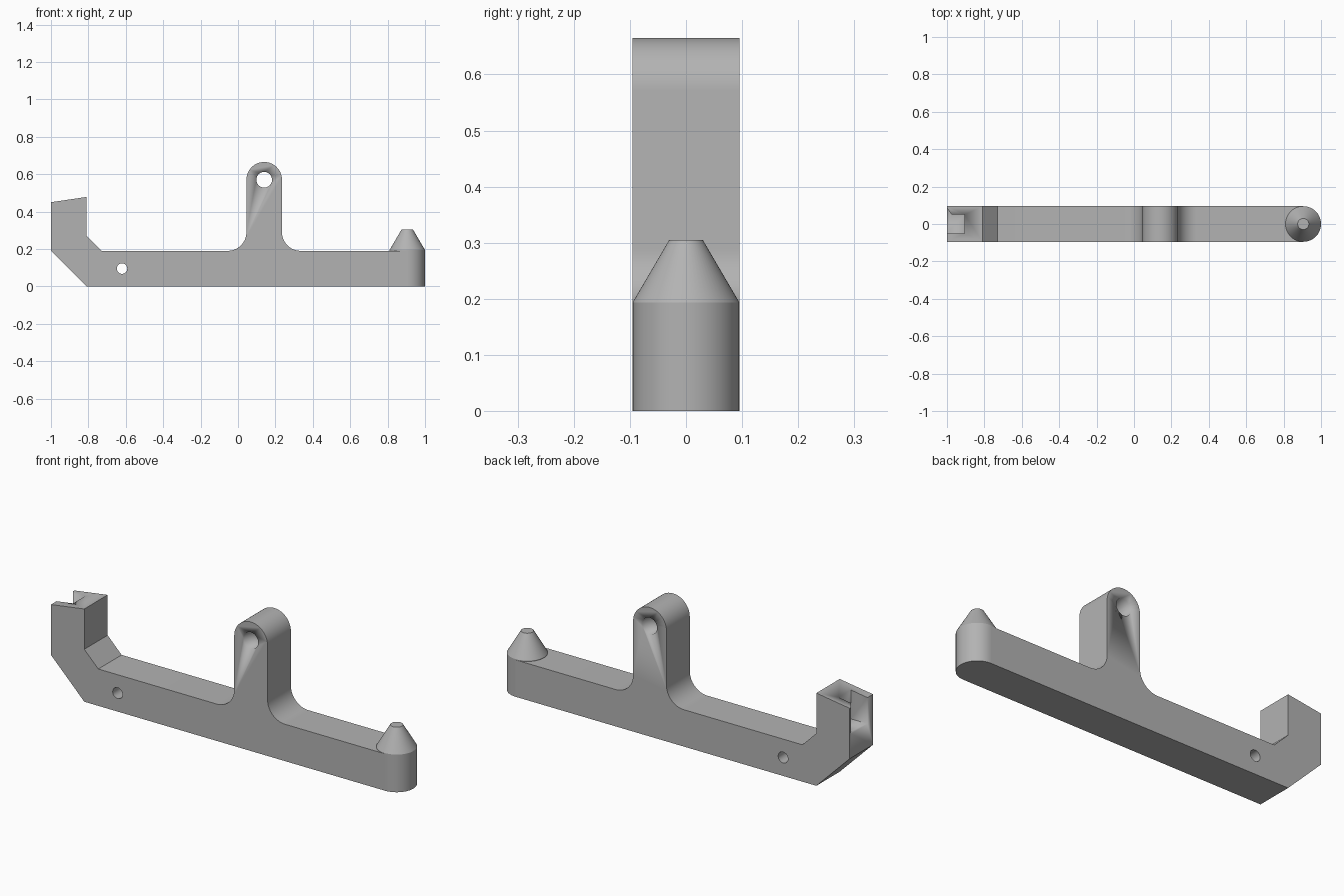
import bpy, bmesh
from math import sin, cos, pi, radians
from mathutils import Vector

cube = bpy.data.objects.get("Cube")
if cube:
    bpy.data.objects.remove(cube)

HALF = 0.095      # half thickness of the bar
TOP = 0.19        # top of the bar
POST_X = 0.905    # axis of the pointed post
LUG_X, LUG_Z = 0.14, 0.57
FILLET = 0.1

grey = bpy.data.materials.new("plain grey")
grey.use_nodes = True
colour = (0.45, 0.45, 0.45, 1)
grey.diffuse_color = colour
grey.node_tree.nodes["Principled BSDF"].inputs["Base Color"].default_value = colour


def arc(cx, cy, r, start, end, n=16):
    """Points on an arc, angles in degrees."""
    angles = [radians(start + (end - start) * i / n) for i in range(n + 1)]
    return [(cx + r * cos(a), cy + r * sin(a)) for a in angles]


def finish(name, bm):
    bmesh.ops.remove_doubles(bm, verts=bm.verts, dist=1e-5)
    bmesh.ops.recalc_face_normals(bm, faces=bm.faces)
    mesh = bpy.data.meshes.new(name)
    bm.to_mesh(mesh)
    bm.free()
    mesh.materials.append(grey)
    ob = bpy.data.objects.new(name, mesh)
    bpy.context.collection.objects.link(ob)
    bpy.ops.object.select_all(action='DESELECT')
    bpy.context.view_layer.objects.active = ob
    ob.select_set(True)
    bpy.ops.object.shade_smooth_by_angle(angle=radians(30))
    return ob


def prism(name, outline, place, offset):
    """Extrude a flat outline, placed in space by a function."""
    bm = bmesh.new()
    face = bm.faces.new([bm.verts.new(place(a, b)) for a, b in outline])
    out = bmesh.ops.extrude_face_region(bm, geom=[face], use_keep_orig=True)
    verts = [g for g in out["geom"] if isinstance(g, bmesh.types.BMVert)]
    bmesh.ops.translate(bm, verts=verts, vec=Vector(offset))
    return finish(name, bm)


def side(a, b):
    return (a, -HALF, b)


# Bar with hook and upright lug, as one side profile
outline = [(-0.81, 0), (POST_X, 0), (POST_X, TOP)]
outline += arc(LUG_X + HALF + FILLET, TOP + FILLET, FILLET, 270, 180)
outline += arc(LUG_X, LUG_Z, HALF, 0, 180, 32)
outline += arc(LUG_X - HALF - FILLET, TOP + FILLET, FILLET, 0, -90)
outline += [(-0.73, TOP), (-0.81, 0.27), (-0.81, 0.478), (-1, 0.45), (-1, TOP)]
bar = prism("hooked_bar", outline, side, (0, 2 * HALF, 0))


# Cutters: two cross holes and the slot in the hook
def hole(name, x, z, r):
    return prism(name, arc(x, z, r, 0, 348.75, 31),
                 lambda a, b: (a, -0.2, b), (0, 0.4, 0))


slot = [(-1.03, -0.05), (-0.905, -0.05), (-0.905, 0.05), (-0.975, 0.05),
        (-1, 0.085), (-1.03, 0.085)]
cutters = [hole("lug_hole_cutter", LUG_X, LUG_Z, 0.042),
           hole("bar_hole_cutter", -0.62, 0.095, 0.028),
           prism("slot_cutter", slot, lambda a, b: (a, b, 0.315), (0, 0, 0.3))]
for cutter in cutters:
    cutter.hide_render = True
    cutter.hide_viewport = True
    mod = bar.modifiers.new(cutter.name, 'BOOLEAN')
    mod.operation = 'DIFFERENCE'
    mod.solver = 'EXACT'
    mod.object = cutter

# Rounded end of the bar
prism("rounded_end", arc(POST_X, 0, HALF, -90, 90, 32),
      lambda a, b: (a, b, 0), (0, 0, TOP))

# Pointed post: short rim, cone and flat tip
bm = bmesh.new()
rings = [[bm.verts.new((x, y, z)) for x, y in arc(POST_X, 0, r, 0, 360 - 360 / 64, 63)]
         for r, z in ((HALF, TOP), (HALF, 0.194), (0.03, 0.305))]
for low, high in zip(rings, rings[1:]):
    for i in range(64):
        j = (i + 1) % 64
        bm.faces.new((low[i], low[j], high[j], high[i]))
bm.faces.new(rings[-1])
finish("pointed_post", bm)
